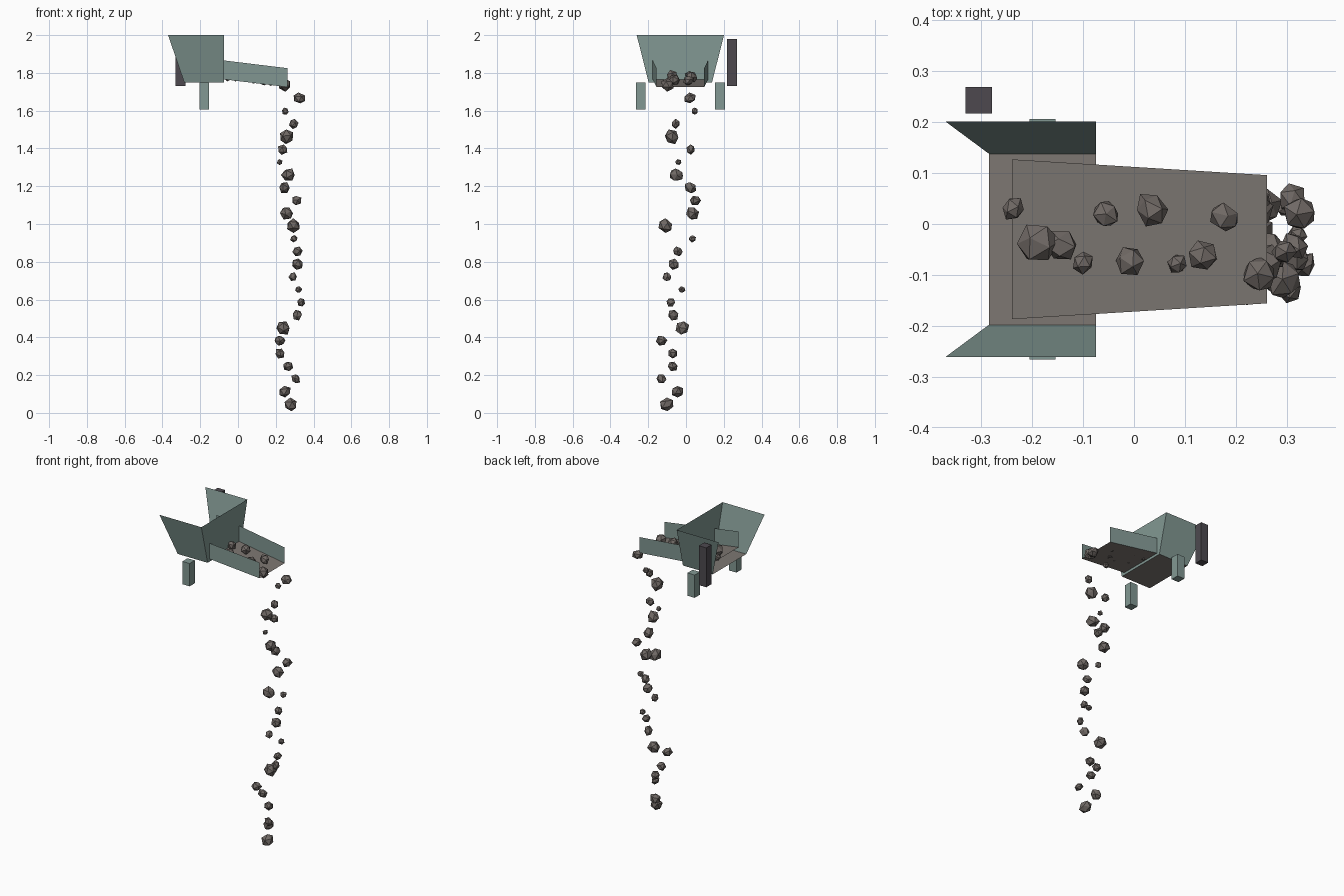
import bpy, bmesh, math, random
from mathutils import Vector, Euler

if "Cube" in bpy.data.objects:
    bpy.data.objects.remove(bpy.data.objects["Cube"])

random.seed(4)
CY = -0.03  # centre line of the machine


def material(name, r, g, b):
    m = bpy.data.materials.new(name)
    lin = [((c / 255 + 0.055) / 1.055) ** 2.4 for c in (r, g, b)]
    m.diffuse_color = (*lin, 1)
    m.use_nodes = True
    m.node_tree.nodes["Principled BSDF"].inputs["Base Color"].default_value = m.diffuse_color
    return m


TEAL = material("dull_teal_metal", 130, 152, 147)
FLOOR = material("worn_brown_floor", 125, 119, 114)
DARK = material("dark_grey_post", 77, 73, 79)
ROCK = material("brown_grey_rock", 112, 105, 101)


def finish(name, bm, mat):
    me = bpy.data.meshes.new(name)
    bm.to_mesh(me)
    bm.free()
    me.materials.append(mat)
    ob = bpy.data.objects.new(name, me)
    bpy.context.collection.objects.link(ob)
    return ob


def sheet(name, faces, mat):
    """Thin sheet metal made from flat panels."""
    bm = bmesh.new()
    for pts in faces:
        bm.faces.new([bm.verts.new(p) for p in pts])
    bmesh.ops.remove_doubles(bm, verts=bm.verts, dist=1e-5)
    finish(name, bm, mat)


def box(name, lo, hi, mat):
    bm = bmesh.new()
    bmesh.ops.create_cube(bm, size=1)
    for v in bm.verts:
        v.co = [(a + b) / 2 + c * (b - a) for a, b, c in zip(lo, hi, v.co)]
    finish(name, bm, mat)


def rock(name, x, y, z, r):
    """Faceted lump, slightly squashed and roughened."""
    bm = bmesh.new()
    bmesh.ops.create_icosphere(bm, subdivisions=1, radius=r)
    rot = Euler([random.uniform(0, math.tau) for _ in range(3)]).to_matrix()
    squash = Vector([random.uniform(0.85, 1.12) for _ in range(3)])
    for v in bm.verts:
        v.co = rot @ (v.co * squash * random.uniform(0.9, 1.1)) + Vector((x, y, z))
    finish(name, bm, ROCK)


# Hopper: flared side walls, upright end wall, open on the left
XE, TOP, BOT = -0.075, 2.0, 1.75
XT, XB = -0.37, -0.285      # open-end edge, top and bottom
WT, WB = 0.231, 0.168       # half widths, top and bottom
walls = [[(XT, CY + s * WT, TOP), (XB, CY + s * WB, BOT),
          (XE, CY + s * WB, BOT), (XE, CY + s * WT, TOP)][::-s] for s in (-1, 1)]
walls.append([(XE, CY - WB, BOT), (XE, CY + WB, BOT),
              (XE, CY + WT, TOP), (XE, CY - WT, TOP)])
sheet("hopper_walls", walls, TEAL)
sheet("hopper_floor", [[(XB, CY - WB, BOT), (XE, CY - WB, BOT),
                        (XE, CY + WB, BOT), (XB, CY + WB, BOT)]], FLOOR)

# Sloping, tapering trough
X0, X1, Z0, Z1, W0, W1, H = -0.24, 0.261, 1.786, 1.725, 0.157, 0.126, 0.1
sheet("trough_floor", [[(X0, CY - W0, Z0), (X1, CY - W1, Z1),
                        (X1, CY + W1, Z1), (X0, CY + W0, Z0)]], FLOOR)
sheet("trough_sides", [[(X0, CY + s * W0, Z0), (X1, CY + s * W1, Z1),
                        (X1, CY + s * W1, Z1 + H), (X0, CY + s * W0, Z0 + H)][::-s]
                       for s in (-1, 1)], TEAL)

# Legs and control post
for name, s in (("front_leg", -1), ("back_leg", 1)):
    y = CY + s * 0.21
    box(name, (-0.205, y - 0.026, 1.605), (-0.154, y + 0.026, 1.75), TEAL)
box("control_post", (-0.331, 0.217, 1.73), (-0.279, 0.269, 1.98), DARK)

# Rocks riding on the trough: x, y, radius
riding = [(-.237, .03, .025), (-.19, -.036, .039), (-.143, -.042, .033),
          (-.1, -.075, .023), (-.055, .019, .025), (-.008, -.072, .033),
          (.035, .028, .033), (.086, -.079, .022), (.135, -.062, .028),
          (.178, .013, .031), (.247, -.099, .034)]
for i, (x, y, r) in enumerate(riding):
    z = Z0 + (Z1 - Z0) * (x - X0) / (X1 - X0) + r * 0.8
    rock(f"trough_rock_{i + 1}", x, y, z if x < 0.2 else 1.738, r)

# Rocks falling off the end, evenly spaced in height: x, y, radius
falling = [(.28, -.1, .038), (.247, -.045, .033), (.305, -.13, .026),
           (.265, -.07, .027), (.222, -.07, .029), (.222, -.13, .03),
           (.238, -.02, .04), (.313, -.068, .028), (.335, -.08, .024),
           (.32, -.022, .018), (.29, -.1, .024), (.315, -.065, .028),
           (.315, -.043, .026), (.297, .033, .02), (.293, -.108, .042),
           (.257, .035, .035), (.31, .05, .03), (.245, .025, .033),
           (.267, -.05, .037), (.22, -.04, .018), (.237, .025, .026),
           (.255, -.075, .041), (.295, -.055, .027), (.25, .045, .02),
           (.325, .02, .032)]
for i, (x, y, r) in enumerate(falling):
    rock(f"falling_rock_{i + 1}", x, y, 0.045 + i * 0.0675, r)
